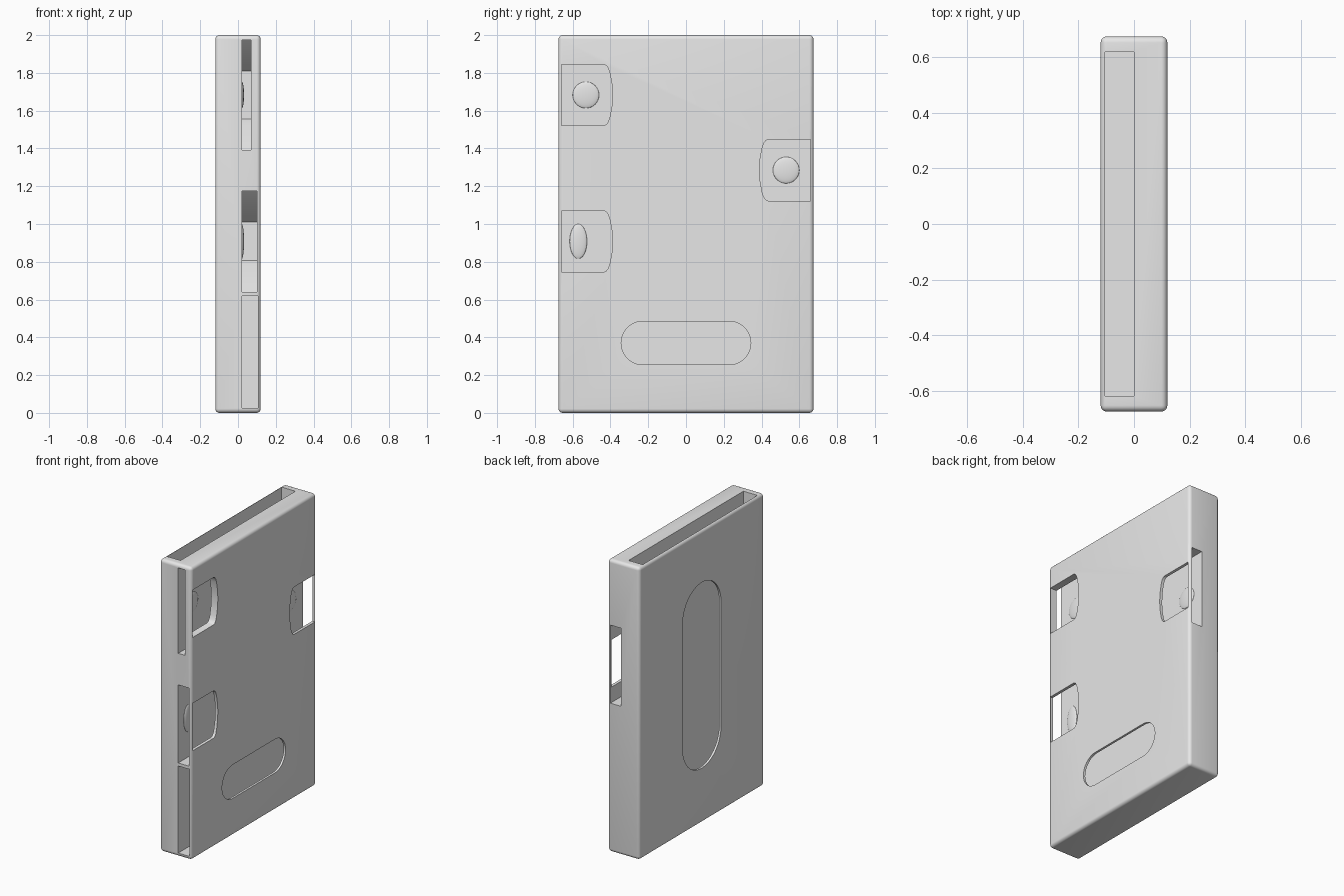
import bpy, bmesh, math

cube = bpy.data.objects.get("Cube")
if cube:
    bpy.data.objects.remove(cube, do_unlink=True)

grey = bpy.data.materials.new("light_grey_plastic")
grey.use_nodes = True
grey.diffuse_color = (0.8, 0.8, 0.8, 1)
grey.node_tree.nodes["Principled BSDF"].inputs["Base Color"].default_value = (0.8, 0.8, 0.8, 1)


def prism(name, outline, x0, x1):
    """Extrude a closed (y, z) outline from x0 to x1."""
    bm = bmesh.new()
    face = bm.faces.new([bm.verts.new((x0, y, z)) for y, z in outline])
    ext = bmesh.ops.extrude_face_region(bm, geom=[face])
    verts = [v for v in ext["geom"] if isinstance(v, bmesh.types.BMVert)]
    bmesh.ops.translate(bm, verts=verts, vec=(x1 - x0, 0, 0))
    bmesh.ops.recalc_face_normals(bm, faces=bm.faces)
    mesh = bpy.data.meshes.new(name)
    bm.to_mesh(mesh)
    bm.free()
    mesh.materials.append(grey)
    obj = bpy.data.objects.new(name, mesh)
    bpy.context.collection.objects.link(obj)
    return obj


def rect(y0, y1, z0, z1):
    return [(y0, z0), (y1, z0), (y1, z1), (y0, z1)]


def stadium(half_length, radius, steps=20):
    """Outline of a slot lying along its first axis."""
    pts = []
    for side in (1, -1):
        for i in range(steps + 1):
            a = math.pi * (i / steps - 0.5)
            pts.append((side * (half_length - radius + radius * math.cos(a)),
                        side * radius * math.sin(a)))
    return pts


def mirrored(half, side, zc):
    """Mirror an upper half outline about height zc, on the front or back side."""
    full = half + [(y, -z) for y, z in reversed(half) if z > 0]
    return [(side * y, zc + z) for y, z in full]


# Rounded case
body = prism("case_body", rect(-0.675, 0.675, 0, 2), -0.12, 0.12)
bevel = body.modifiers.new("rounded_edges", "BEVEL")
bevel.width = 0.022
bevel.segments = 5

# Tall pocket open at the top, with a thumb slot in the left wall
cutters = [prism("top_pocket", rect(-0.62, 0.62, 0.025, 2.2), -0.105, 0)]
tall = [(b, 1.01 + a) for a, b in stadium(0.635, 0.207)]
cutters.append(prism("tall_thumb_slot", tall, -0.2, -0.05))

# Low pocket open at the front, with a thumb slot in the right wall
cutters.append(prism("low_pocket", rect(-0.8, 0.62, 0.025, 0.62), 0.02, 0.105))
wide = [(a, 0.37 + b) for a, b in stadium(0.343, 0.115)]
cutters.append(prism("wide_thumb_slot", wide, 0.06, 0.2))

# Small card pockets: name, side, centre height, half height, outer wall x, bump (y, ry, rz)
pockets = [
    ("upper_front", -1, 1.683, 0.292, 0.070, (0.53, 0.07, 0.07)),
    ("lower_front", -1, 0.908, 0.267, 0.100, (0.57, 0.046, 0.092)),
    ("back", 1, 1.285, 0.267, 0.100, (0.53, 0.07, 0.07)),
]
window_half = [(0.66, 0.162), (0.435, 0.162), (0.422, 0.156), (0.412, 0.142),
               (0.403, 0.115), (0.393, 0.06), (0.389, 0)]
for name, side, zc, h, x1, bump in pockets:
    cavity = [(0.8, h), (0.145, h), (-0.005, h - 0.142), (-0.04, h - 0.165)]
    cutters.append(prism(name + "_pocket", mirrored(cavity, side, zc), 0.02, x1))
    cutters.append(prism(name + "_window", mirrored(window_half, side, zc), 0.045, 0.2))

    # Low dome on the pocket floor
    y, ry, rz = bump
    bpy.ops.mesh.primitive_uv_sphere_add(segments=32, ring_count=16, location=(0.02, side * y, zc))
    dome = bpy.context.object
    dome.name = name + "_grip_bump"
    dome.scale = (0.012, ry, rz)
    dome.data.materials.append(grey)
    bpy.ops.object.shade_smooth()

# Cut every opening, then bake the result into the case mesh
for c in cutters:
    mod = body.modifiers.new(c.name, "BOOLEAN")
    mod.operation = "DIFFERENCE"
    mod.solver = "EXACT"
    mod.object = c
graph = bpy.context.evaluated_depsgraph_get()
result = bpy.data.meshes.new_from_object(body.evaluated_get(graph))
body.modifiers.clear()
body.data = result
for c in cutters:
    bpy.data.objects.remove(c, do_unlink=True)

bpy.ops.object.select_all(action="DESELECT")
body.select_set(True)
bpy.context.view_layer.objects.active = body
bpy.ops.object.shade_smooth_by_angle(angle=math.radians(30))
